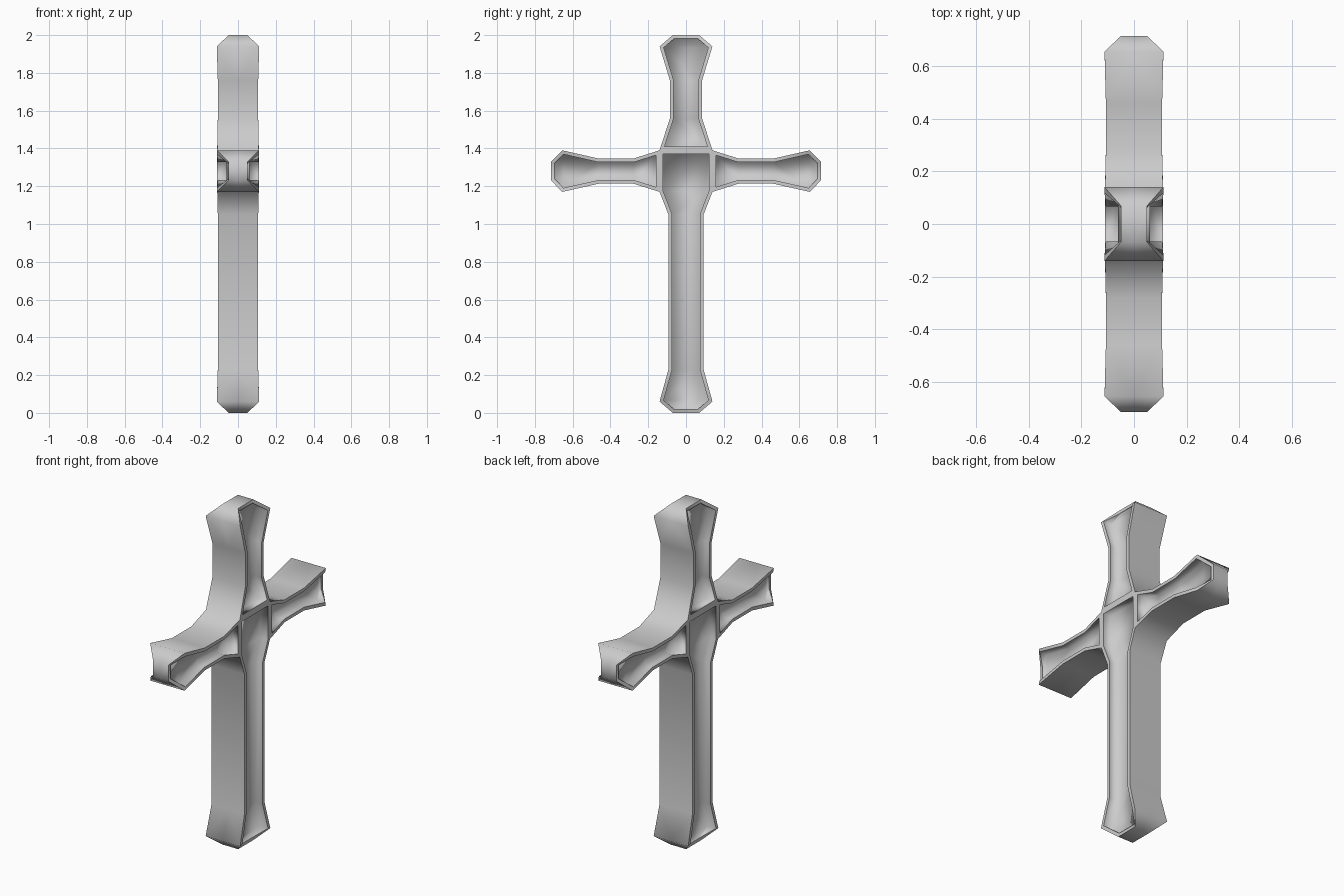
import bpy, bmesh
from mathutils import Vector

if "Cube" in bpy.data.objects:
    bpy.data.objects.remove(bpy.data.objects["Cube"])

RIM, FLOOR, ARM_Z = 0.019, 0.06, 1.28

# Arm profiles: (distance along arm, half width, half depth)
upper = [(1.39, .14, .11), (1.56, .085, .107), (1.76, .085, .107), (1.94, .14, .112), (2.0, .07, .05)]
lower = [(1.39, .14, .11), (1.17, .14, .11), (1.05, .093, .107), (.23, .093, .107), (.06, .14, .112), (0, .07, .05)]
side = [(.14, .11, .11), (.28, .066, .107), (.46, .066, .107), (.655, .11, .112), (.716, .048, .05)]


def inset(poly, d):
    """Offset a 2D polygon inwards with mitred corners."""
    n = len(poly)
    area = sum(poly[i].cross(poly[(i + 1) % n]) for i in range(n))
    s = 1 if area > 0 else -1
    out = []
    for i in range(n):
        a = (poly[i] - poly[i - 1]).normalized()
        b = (poly[(i + 1) % n] - poly[i]).normalized()
        na, nb = Vector((-a.y, a.x)) * s, Vector((-b.y, b.x)) * s
        out.append(poly[i] + (na + nb) * d / (1 + na.dot(nb)))
    return out


def add_arm(bm, stations, place, first_wall):
    """Recessed panel on both faces plus the outer wall of one arm."""
    k = len(stations)
    ring = stations + stations[::-1]
    outer = [Vector((t, w if i < k else -w)) for i, (t, w, x) in enumerate(ring)]
    inner = inset(outer, RIM)
    depth = [s[2] for s in ring]
    n = 2 * k

    def vert(p, x):
        y, z = place(p.x, p.y)
        return bm.verts.new((x, y, z))

    sides = []
    for sx in (1, -1):
        o = [vert(outer[i], sx * depth[i]) for i in range(n)]
        r = [vert(inner[i], sx * depth[i]) for i in range(n)]
        f = [vert(inner[i], sx * min(FLOOR, depth[i] - .008)) for i in range(n)]
        for i in range(n):
            j = (i + 1) % n
            rim = bm.faces.new((o[i], o[j], r[j], r[i]))
            rim.material_index = 1          # temporary rim tag
            bm.faces.new((r[i], r[j], f[j], f[i]))
        for i in range(k - 1):
            bm.faces.new((f[i], f[i + 1], f[n - 2 - i], f[n - 1 - i]))
        sides.append(o)
    mid = [vert(outer[i], 0) for i in range(n)]
    for i in range(first_wall, n - 1 - first_wall):
        for o in sides:
            bm.faces.new((o[i], o[i + 1], mid[i + 1], mid[i]))


bm = bmesh.new()
add_arm(bm, upper, lambda t, w: (w, t), 0)
add_arm(bm, lower, lambda t, w: (w, t), 1)
for s in (1, -1):
    add_arm(bm, side, lambda t, w, s=s: (s * t, ARM_Z + w), 0)

# Weld the arms into one body, crease the inner rim
bmesh.ops.remove_doubles(bm, verts=bm.verts, dist=.0005)
loose = [v for v in bm.verts if not v.link_faces]
bmesh.ops.delete(bm, geom=loose, context='VERTS')
bmesh.ops.recalc_face_normals(bm, faces=bm.faces)
for f in bm.faces:
    f.smooth = True
for e in bm.edges:
    if len({f.material_index for f in e.link_faces}) > 1:
        e.smooth = False
for f in bm.faces:
    f.material_index = 0

mesh = bpy.data.meshes.new("cross_body")
bm.to_mesh(mesh)
bm.free()
bpy.context.collection.objects.link(bpy.data.objects.new("cross_body", mesh))
